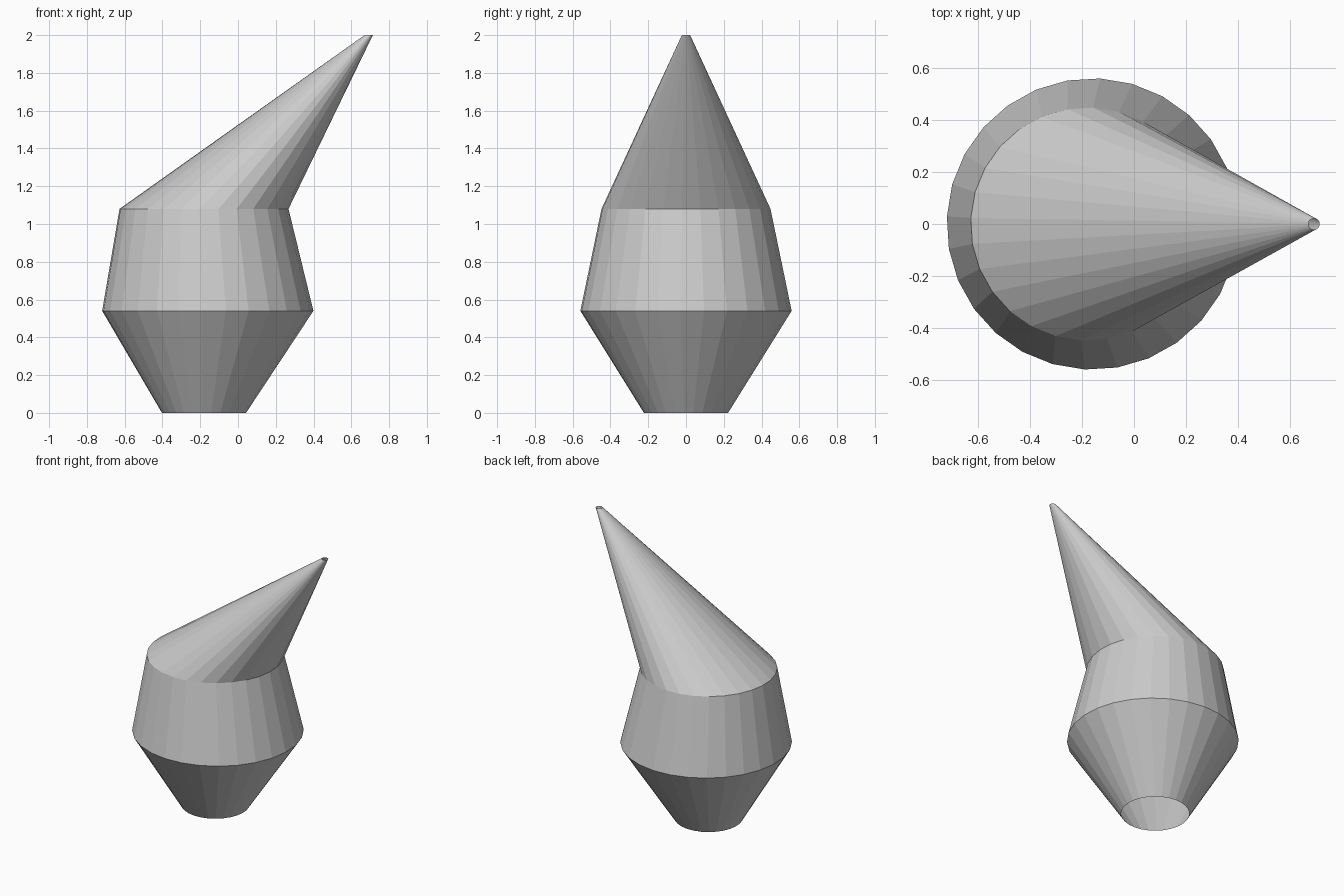
import bpy, bmesh, math

if "Cube" in bpy.data.objects:
    bpy.data.objects.remove(bpy.data.objects["Cube"])

SIDES = 28
TURN = math.radians(-3)


def loft(name, rings):
    """Skin a stack of level circles given as (centre x, height, radius); ends stay open."""
    bm = bmesh.new()
    loops = []
    for cx, z, r in rings:
        angles = [TURN + math.tau * i / SIDES for i in range(SIDES)]
        loops.append([bm.verts.new((cx + r * math.cos(a), r * math.sin(a), z)) for a in angles])
    for low, high in zip(loops, loops[1:]):
        for i in range(SIDES):
            j = (i + 1) % SIDES
            bm.faces.new((low[i], low[j], high[j], high[i]))
    mesh = bpy.data.meshes.new(name)
    bm.to_mesh(mesh)
    bm.free()
    obj = bpy.data.objects.new(name, mesh)
    bpy.context.collection.objects.link(obj)
    return obj


# Bulging body below, leaning spout drawn to a narrow open tip above
loft("leaning_vessel", [
    (-0.18, 0.0, 0.223),
    (-0.16, 0.54, 0.56),
    (-0.18, 1.08, 0.448),
    (0.692, 2.0, 0.022),
])
